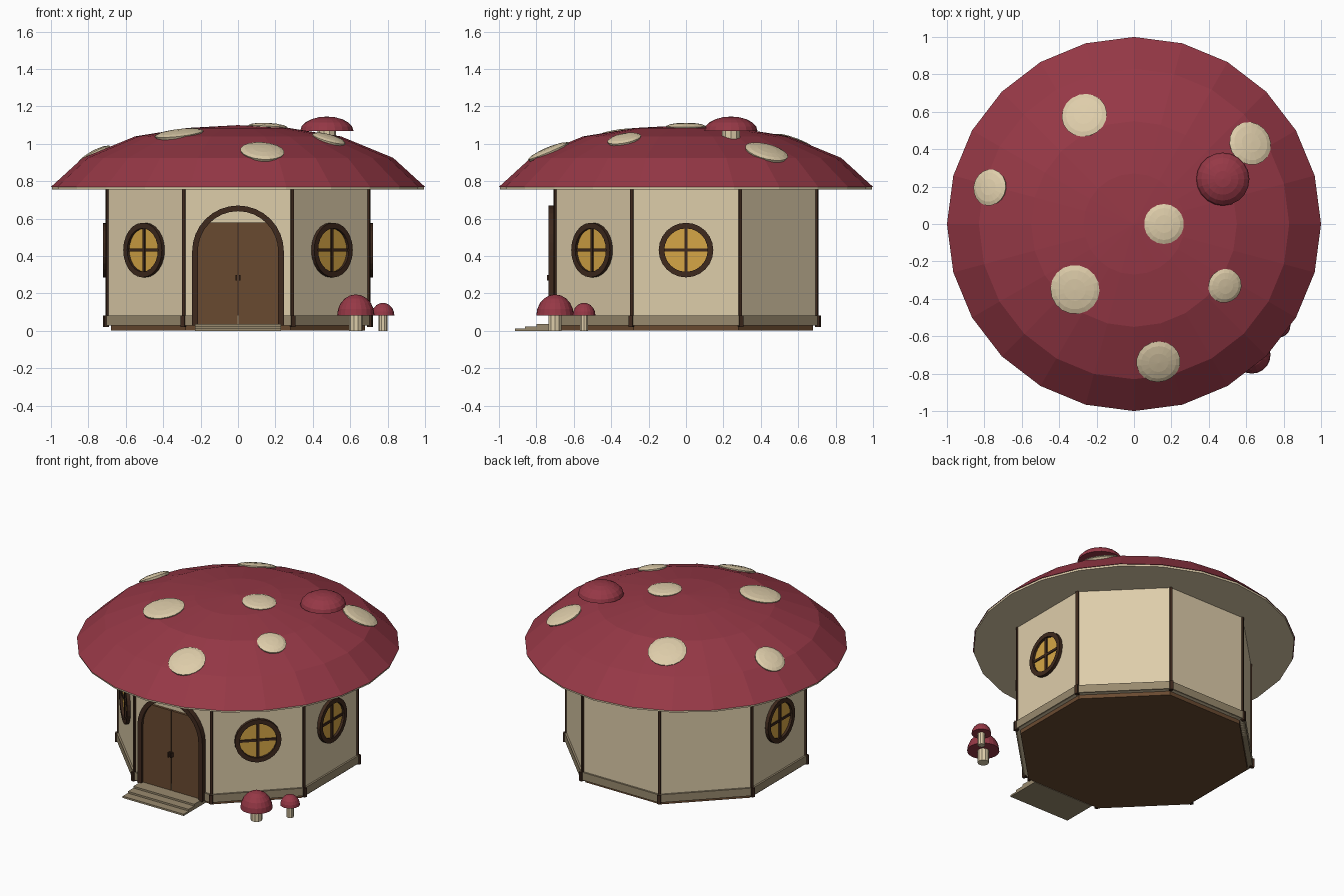
import bpy, bmesh, math
from mathutils import Matrix, Vector

if "Cube" in bpy.data.objects:
    bpy.data.objects.remove(bpy.data.objects["Cube"])


def material(name, rgb):
    m = bpy.data.materials.new(name)
    lin = [((c / 255 + 0.055) / 1.055) ** 2.4 for c in rgb]
    m.diffuse_color = (*lin, 1)
    m.use_nodes = True
    m.node_tree.nodes["Principled BSDF"].inputs["Base Color"].default_value = m.diffuse_color
    return m


RED = material("roof red", (150, 56, 70))
CREAM = material("cream plaster", (222, 205, 170))
STONE = material("stone", (153, 138, 110))
DARK = material("dark wood", (62, 41, 29))
BROWN = material("door wood", (105, 74, 48))
GOLD = material("window gold", (214, 166, 70))


def finish(name, bm, mat, matrix=Matrix()):
    bmesh.ops.recalc_face_normals(bm, faces=bm.faces)
    bm.transform(matrix)
    me = bpy.data.meshes.new(name)
    bm.to_mesh(me)
    bm.free()
    me.materials.append(mat)
    ob = bpy.data.objects.new(name, me)
    bpy.context.collection.objects.link(ob)
    return ob


def prism(name, pts, z0, z1, mat, matrix=Matrix()):
    """Extrude a 2D outline from z0 to z1."""
    bm = bmesh.new()
    lo = [bm.verts.new((x, y, z0)) for x, y in pts]
    hi = [bm.verts.new((x, y, z1)) for x, y in pts]
    bm.faces.new(lo)
    bm.faces.new(hi)
    for i in range(len(pts)):
        j = (i + 1) % len(pts)
        bm.faces.new((lo[i], lo[j], hi[j], hi[i]))
    return finish(name, bm, mat, matrix)


def frame(name, outer, inner, z0, z1, mat, matrix, closed):
    """Extruded strip between two matching outlines."""
    bm = bmesh.new()
    rows = [[bm.verts.new((*p, z)) for p, z in ((o, z0), (o, z1), (i, z1), (i, z0))]
            for o, i in zip(outer, inner)]
    n = len(rows)
    for a in range(n if closed else n - 1):
        b = (a + 1) % n
        for k in range(4):
            m = (k + 1) % 4
            bm.faces.new((rows[a][k], rows[b][k], rows[b][m], rows[a][m]))
    if not closed:
        bm.faces.new(rows[0])
        bm.faces.new(rows[-1])
    return finish(name, bm, mat, matrix)


def lathe(name, profile, n, mat, matrix=Matrix()):
    """Turn a profile that runs from its open base to the axis; base is capped."""
    bm = bmesh.new()
    rings = [[bm.verts.new((r * math.cos(math.tau * i / n), r * math.sin(math.tau * i / n), z))
              for i in range(n)] for r, z in profile[:-1]]
    tip = bm.verts.new((0, 0, profile[-1][1]))
    bm.faces.new(rings[0])
    for i in range(n):
        j = (i + 1) % n
        for a, b in zip(rings, rings[1:]):
            bm.faces.new((a[i], a[j], b[j], b[i]))
        bm.faces.new((rings[-1][i], rings[-1][j], tip))
    return finish(name, bm, mat, matrix)


def circle(r, n, start=0.0):
    return [(r * math.cos(start + math.tau * i / n), r * math.sin(start + math.tau * i / n))
            for i in range(n)]


def rect(x0, x1, y0, y1):
    return [(x0, y0), (x1, y0), (x1, y1), (x0, y1)]


def octagon(apothem):
    return circle(apothem / math.cos(math.pi / 8), 8, math.pi / 8)


def wall_matrix(deg, z=0.0):
    """Local x = right, y = up, z = outward from a wall facing the angle."""
    out = Vector((math.cos(math.radians(deg)), math.sin(math.radians(deg)), 0))
    up = Vector((0, 0, 1))
    m = Matrix((up.cross(out), up, out)).transposed().to_4x4()
    m.translation = (0, 0, z)
    return m


# House body
prism("floor_base", octagon(0.68), 0.003, 0.03, BROWN)
prism("walls", octagon(0.70), 0.03, 0.76, CREAM)
prism("plinth_band", octagon(0.712), 0.03, 0.083, STONE)
for k in range(8):
    turn = Matrix.Rotation(math.radians(22.5 + 45 * k), 4, 'Z')
    prism("corner_post", rect(0.735, 0.764, -0.009, 0.009), 0.03, 0.76, DARK, turn)
    prism("corner_post_foot", rect(0.75, 0.777, -0.011, 0.011), 0.022, 0.083, DARK, turn)

# Roof
ROOF = [(1.0, 0.77), (0.83, 0.925), (0.55, 1.04), (0.27, 1.085), (0.0, 1.10)]
lathe("roof", ROOF, 24, RED)
prism("roof_underside", circle(0.995, 24), 0.757, 0.771, CREAM)


def roof_at(r):
    for (r1, z1), (r0, z0) in zip(ROOF, ROOF[1:]):
        if r0 <= r <= r1:
            return z0 + (z1 - z0) * (r - r0) / (r1 - r0)


# Roof spots lie along the roof slope
for x, y, r in [(-0.265, 0.58, 0.122), (-0.77, 0.195, 0.098), (-0.315, -0.35, 0.132),
                (0.16, 0.0, 0.107), (0.485, -0.33, 0.092), (0.13, -0.735, 0.118),
                (0.62, 0.43, 0.118)]:
    d = math.hypot(x, y)
    slope = (roof_at(d + 0.09) - roof_at(d - 0.09)) / 0.18
    normal = Vector((-slope * x / d, -slope * y / d, 1)).normalized()
    m = Matrix.Translation((x, y, roof_at(d))) @ normal.to_track_quat('Z', 'Y').to_matrix().to_4x4()
    lathe("roof_spot", [(r * 0.95, -0.012), (r, 0.004), (r * 0.8, 0.013), (r * 0.45, 0.019),
                        (0, 0.021)], 18, CREAM, m)

# Round windows
for deg in (0, 180, -45, -135):
    m = wall_matrix(deg, 0.432)
    prism("window_glass", circle(0.122, 24), 0.69, 0.706, GOLD, m)
    frame("window_frame", circle(0.146, 24), circle(0.116, 24), 0.69, 0.722, DARK, m, True)
    prism("window_bar_upright", rect(-0.008, 0.008, -0.12, 0.12), 0.70, 0.714, DARK, m)
    prism("window_bar_level", rect(-0.12, 0.12, -0.008, 0.008), 0.70, 0.713, DARK, m)

# Door: two leaves clipped by the arch, arched frame, handles
front = wall_matrix(-90)
SPRING = 0.425
for s in (-1, 1):
    leaf = [(s * 0.003, 0.03), (s * 0.22, 0.03), (s * 0.22, SPRING)]
    leaf += [(s * 0.22 * math.cos(a), SPRING + 0.22 * math.sin(a))
             for a in (0.2, 0.4, 0.6, math.asin(0.155 / 0.22))]
    leaf.append((s * 0.003, 0.58))
    prism("door_leaf", leaf, 0.69, 0.716, BROWN, front)
    prism("door_handle", rect(s * 0.006, s * 0.014, 0.27, 0.30), 0.71, 0.742, DARK, front)
prism("door_seam", rect(-0.004, 0.004, 0.03, 0.58), 0.69, 0.712, DARK, front)


def arch(r):
    top = [(r * math.cos(math.pi * i / 16), SPRING + r * math.sin(math.pi * i / 16))
           for i in range(17)]
    return [(r, 0.03)] + top + [(-r, 0.03)]


frame("door_frame", arch(0.245), arch(0.215), 0.69, 0.735, DARK, front, False)

# Front steps
for i, y in enumerate((-0.915, -0.86, -0.80)):
    prism("front_step", rect(-0.23, 0.23, y, -0.68), 0.012 * i, 0.012 * (i + 1), STONE)


# Little mushrooms on the ground and roof
def mushroom(x, y, z, cap_z, r, h, stem_r):
    prism("mushroom_stem", circle(stem_r, 10), z, cap_z + 0.01, CREAM,
          Matrix.Translation((x, y, 0)))
    steps = [math.pi / 2 * i / 5 for i in range(6)]
    lathe("mushroom_cap", [(r * math.cos(a), h * math.sin(a)) for a in steps], 20, RED,
          Matrix.Translation((x, y, cap_z)))


mushroom(0.63, -0.70, 0.0, 0.083, 0.10, 0.112, 0.036)
mushroom(0.775, -0.545, 0.0, 0.083, 0.061, 0.067, 0.023)
mushroom(0.475, 0.24, 1.0, 1.07, 0.142, 0.076, 0.05)
